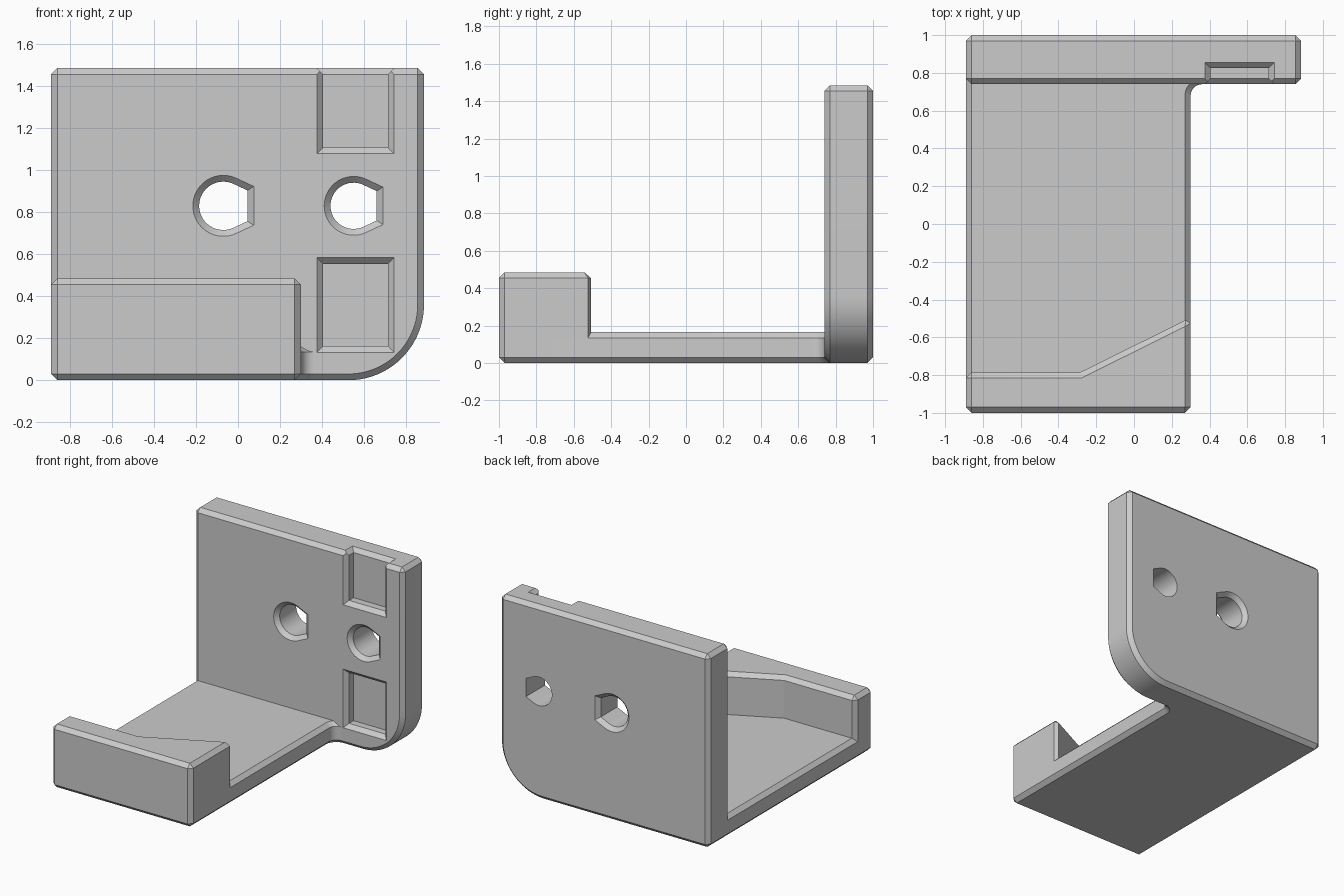
import bpy
import bmesh
from math import sin, cos, radians

CH = 0.03  # chamfer size used everywhere

cube = bpy.data.objects.get("Cube")
if cube:
    bpy.data.objects.remove(cube, do_unlink=True)

grey = bpy.data.materials.new("light grey plastic")
grey.use_nodes = True
grey.diffuse_color = (0.6, 0.6, 0.6, 1)
grey.node_tree.nodes["Principled BSDF"].inputs["Base Color"].default_value = grey.diffuse_color


def arc(cx, cy, r, start, end, steps):
    """Points on an arc, angles in degrees."""
    angles = [radians(start + (end - start) * i / steps) for i in range(steps + 1)]
    return [(cx + r * cos(a), cy + r * sin(a)) for a in angles]


def rect(x0, x1, y0, y1, grow=0):
    return [(x0 - grow, y0 - grow), (x1 + grow, y0 - grow),
            (x1 + grow, y1 + grow), (x0 - grow, y1 + grow)]


def teardrop(cx, cz, r):
    """Circle with tangents running to a flat on the +x side."""
    t = radians(65)
    h = r * (1 - cos(t)) / sin(t)
    return arc(cx, cz, r, 65, 295, 32) + [(cx + r, cz - h), (cx + r, cz + h)]


def loft(name, sections, axis, bevel=None):
    """Solid through (position, outline) sections along 'Y' or 'Z'.
    bevel: None, 'all' sharp edges, or 'rims' only."""
    bm = bmesh.new()
    rings = []
    for d, outline in sections:
        rings.append([bm.verts.new((a, d, b) if axis == 'Y' else (a, b, d))
                      for a, b in outline])
    n = len(rings[0])
    for low, high in zip(rings, rings[1:]):
        for i in range(n):
            j = (i + 1) % n
            bm.faces.new((low[i], low[j], high[j], high[i]))
    bm.faces.new(rings[0])
    bm.faces.new(rings[-1])
    bmesh.ops.recalc_face_normals(bm, faces=bm.faces)
    if bevel:
        def wanted(e):
            lengthwise = abs(e.verts[0].co.z - e.verts[1].co.z) > 0.01
            if bevel == 'rims' and lengthwise:
                return False
            return e.calc_face_angle(0) > radians(30)
        bmesh.ops.bevel(bm, geom=[e for e in bm.edges if wanted(e)], offset=CH,
                        offset_type='OFFSET', segments=1, affect='EDGES')
        bmesh.ops.recalc_face_normals(bm, faces=bm.faces)
    mesh = bpy.data.meshes.new(name)
    bm.to_mesh(mesh)
    bm.free()
    mesh.materials.append(grey)
    obj = bpy.data.objects.new(name, mesh)
    bpy.context.collection.objects.link(obj)
    return obj


def activate(obj):
    bpy.ops.object.select_all(action='DESELECT')
    obj.select_set(True)
    bpy.context.view_layer.objects.active = obj


def cut(target, cutter):
    cutter.hide_render = True
    mod = target.modifiers.new("cut", 'BOOLEAN')
    mod.operation = 'DIFFERENCE'
    mod.solver = 'EXACT'
    mod.object = cutter
    activate(target)
    bpy.ops.object.modifier_apply(modifier=mod.name)
    bpy.data.objects.remove(cutter, do_unlink=True)


# Upright back plate with one rounded lower corner
LEFT, RIGHT, TOP = -0.89, 0.885, 1.485
FRONT, BACK = 0.74, 1.0
R = 0.36
outline = [(LEFT, TOP), (LEFT, 0)] + arc(RIGHT - R, R, R, -90, 0, 20) + [(RIGHT, TOP)]
back_plate = loft("back_plate", [(FRONT, outline), (BACK, outline)], 'Y', 'all')

# Screw holes: countersunk in front, the wider one also behind
for cx, r, both in ((-0.07, 0.115, True), (0.55, 0.11, False)):
    cz = 0.83
    sections = [(FRONT - CH, teardrop(cx, cz, r + 2 * CH)),
                (FRONT + CH, teardrop(cx, cz, r))]
    if both:
        sections += [(BACK - CH, teardrop(cx, cz, r)),
                     (BACK + CH, teardrop(cx, cz, r + 2 * CH))]
    else:
        sections.append((BACK + CH, teardrop(cx, cz, r)))
    cut(back_plate, loft("hole_cutter", sections, 'Y'))

# Two shallow pockets with chamfered mouths; the upper one opens at the top
PX0, PX1, FLOOR_Y = 0.405, 0.713, 0.825
for z0, z1 in ((0.163, 0.553), (1.108, 1.7)):
    inner = rect(PX0, PX1, z0, z1)
    flared = rect(PX0, PX1, z0, z1, 2 * CH)
    cut(back_plate, loft("pocket_cutter", [(FRONT - CH, flared), (FRONT + CH, inner),
                                           (FLOOR_Y, inner)], 'Y'))
cut(back_plate, loft("pocket_top_cutter",
                     [(TOP - CH, rect(PX0, PX1, 0.6, FLOOR_Y)),
                      (TOP + CH, rect(PX0, PX1, 0.6, FLOOR_Y, 2 * CH))], 'Z'))

# Floor, filleted into the plate
SIDE = 0.3
F = 0.06
plan = [(LEFT, -0.9), (SIDE, -0.9)] + arc(SIDE + F, FRONT - F, F, 180, 90, 8)
plan += [(SIDE + F, 0.95), (LEFT, 0.95)]
base_floor = loft("base_floor", [(0, plan), (0.165, plan)], 'Z', 'rims')

# Front lip, thicker towards the right
plan = [(LEFT, -1), (SIDE, -1), (SIDE, -0.495), (-0.285, -0.785), (LEFT, -0.785)]
front_lip = loft("front_lip", [(0, plan), (0.485, plan)], 'Z', 'all')

for part in (back_plate, base_floor, front_lip):
    activate(part)
    bpy.ops.object.shade_smooth_by_angle(angle=radians(20))
